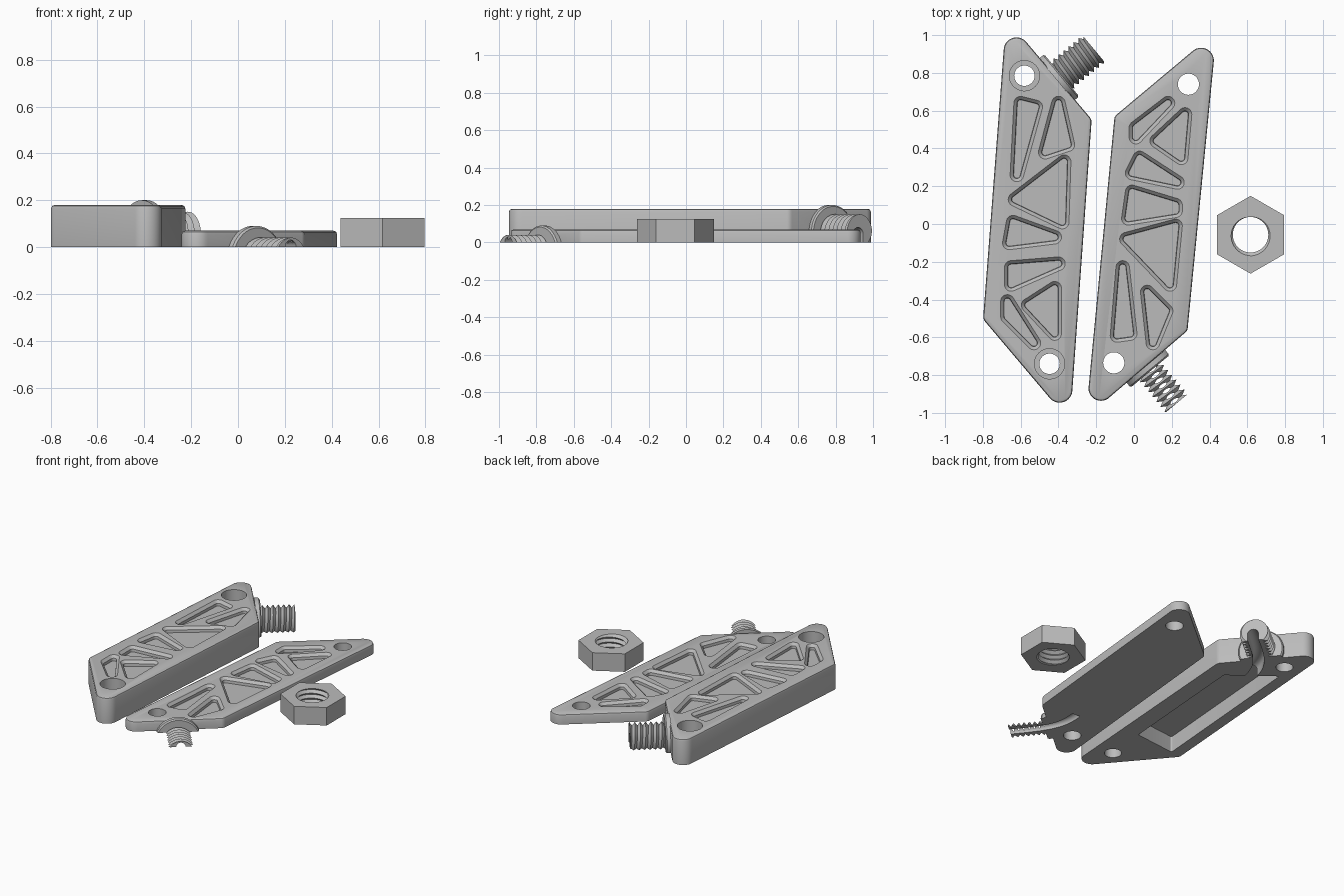
import bpy, bmesh, math
from mathutils import Vector
from mathutils.geometry import convex_hull_2d, interpolate_bezier

cube = bpy.data.objects.get("Cube")
if cube:
    bpy.data.objects.remove(cube, do_unlink=True)

grey = bpy.data.materials.new("light grey plastic")
grey.use_nodes = True
grey.diffuse_color = (0.5, 0.5, 0.5, 1)
grey.node_tree.nodes["Principled BSDF"].inputs["Base Color"].default_value = grey.diffuse_color

UP = Vector((0, 0, 1))
cutters, parts = [], []


def finish(bm, name, cutter=False):
    """Turn a bmesh into an object, either a visible part or a hidden cutter."""
    bmesh.ops.recalc_face_normals(bm, faces=bm.faces)
    mesh = bpy.data.meshes.new(name)
    bm.to_mesh(mesh)
    bm.free()
    mesh.materials.append(grey)
    obj = bpy.data.objects.new(name, mesh)
    bpy.context.collection.objects.link(obj)
    obj.hide_render = cutter
    (cutters if cutter else parts).append(obj)
    return obj


def skin(rings, name, cutter=False):
    """Closed solid through equally long rings of points."""
    bm = bmesh.new()
    loops = [[bm.verts.new(p) for p in ring] for ring in rings]
    n = len(loops[0])
    for low, high in zip(loops, loops[1:]):
        for i in range(n):
            j = (i + 1) % n
            bm.faces.new((low[i], low[j], high[j], high[i]))
    bm.faces.new(loops[0])
    bm.faces.new(loops[-1])
    return finish(bm, name, cutter)


def rounded_prism(corners, levels, name, cutter=False, steps=32):
    """Prism round corner circles (x, y, r); levels are (height, outward offset)."""
    samples = []
    for x, y, r in corners:
        for k in range(steps):
            a = math.tau * k / steps
            samples.append((Vector((x, y)), r, Vector((math.cos(a), math.sin(a)))))
    hull = convex_hull_2d([c + d * r for c, r, d in samples])
    rings = [[(*(samples[i][0] + samples[i][2] * (samples[i][1] + off)), z) for i in hull]
             for z, off in levels]
    return skin(rings, name, cutter)


def pocket(points, top):
    """Chamfered recess in a top face."""
    levels = [(top - 0.035, -0.019), (top - 0.017, -0.017), (top, 0), (top + 0.01, 0.01)]
    return rounded_prism([(x, y, 0.036) for x, y in points], levels, "pocket_cutter", True)


def hole(x, y, r, low, high):
    return rounded_prism([(x, y, r)], [(low, 0), (high, 0)], "hole_cutter", True, 48)


def cable_slot(a, b, c, d, half, crown):
    """Arched groove along a bezier path in the underside."""
    pts = interpolate_bezier(*[Vector((*p, 0)) for p in (a, b, c, d)], 20)
    section = [(half, -0.02), (-half, -0.02)]
    for k in range(13):
        t = math.pi * (1 - k / 12)
        section.append((half * math.cos(t), crown + half * math.sin(t)))
    rings = []
    for i, p in enumerate(pts):
        along = (pts[min(i + 1, 19)] - pts[max(i - 1, 0)]).normalized()
        side = along.cross(UP)
        rings.append([p + side * u + UP * v for u, v in section])
    return skin(rings, "slot_cutter", True)


def trim(bm, point, normal):
    """Cut away what lies beyond a plane and cap the opening."""
    geom = bm.verts[:] + bm.edges[:] + bm.faces[:]
    bmesh.ops.bisect_plane(bm, geom=geom, dist=1e-6, plane_co=point, plane_no=normal, clear_outer=True)
    near = [e for e in bm.edges if e.is_boundary
            and all(abs((v.co - point).dot(normal)) < 1e-4 for v in e.verts)]
    bmesh.ops.holes_fill(bm, edges=near, sides=0)


def thread(origin, axis, start, end, root, crest, name, pitch=0.034, floor=False, cutter=False):
    """Helical screw thread, trimmed flat at its ends."""
    bm = bmesh.new()
    side, up = (Vector((1, 0, 0)), Vector((0, 1, 0))) if abs(axis.z) > 0.9 else (axis.cross(UP), UP)
    n, rows = 40, 2 * int((end - start) / pitch + 5)
    grid = []
    for j in range(rows):
        r = crest if j % 2 else root
        row = []
        for i in range(n):
            a = math.tau * i / n
            t = start + pitch * (j / 2 - 2 + i / n)
            row.append(bm.verts.new(origin + axis * t + (side * math.cos(a) + up * math.sin(a)) * r))
        grid.append(row)
    for j in range(rows - 3):
        for i in range(n):
            k, shift = ((i + 1), 0) if i < n - 1 else (0, 2)
            bm.faces.new((grid[j][i], grid[j + shift][k], grid[j + shift + 1][k], grid[j + 1][i]))
    trim(bm, origin + axis * start, -axis)
    trim(bm, origin + axis * end, axis)
    if floor:
        trim(bm, Vector((0, 0, 0)), -UP)
    return finish(bm, name, cutter)


def collar(origin, axis, radius, name):
    """Bevelled flange, flat underneath."""
    side, bm = axis.cross(UP), bmesh.new()
    rows = [(-0.006, radius), (0.022, radius), (0.03, radius - 0.008)]
    loops = []
    for t, r in rows:
        loops.append([bm.verts.new(origin + axis * t + (side * math.cos(a) + UP * math.sin(a)) * r)
                      for a in [math.tau * i / 64 for i in range(64)]])
    for low, high in zip(loops, loops[1:]):
        for i in range(64):
            j = (i + 1) % 64
            bm.faces.new((low[i], low[j], high[j], high[i]))
    bm.faces.new(loops[0])
    bm.faces.new(loops[-1])
    trim(bm, Vector((0, 0, 0)), -UP)
    return finish(bm, name)


def cut(obj, tools):
    for tool in tools:
        mod = obj.modifiers.new("cut", 'BOOLEAN')
        mod.operation, mod.solver, mod.object = 'DIFFERENCE', 'EXACT', tool


def shell(name, height, corners, pockets, tools):
    """Half of the case with its truss pockets, holes and groove."""
    body = rounded_prism(corners, [(0, 0), (height - 0.016, 0), (height - 0.005, -0.004),
                                   (height, -0.015)], name)
    cut(body, [pocket(p, height) for p in pockets] + tools)


def spout(name, origin, direction, axis_z, slot):
    """Half of the split threaded cable outlet."""
    origin, axis = Vector((*origin, axis_z)), Vector((*direction, 0)).normalized()
    cut(collar(origin, axis, 0.145, name + "_collar"), [slot])
    cut(thread(origin, axis, 0.02, 0.25, 0.074, 0.096, name + "_thread", floor=True), [slot])


# Deep half of the case, with counterbored holes and a cavity underneath
deep_slot = cable_slot((-0.17, 0.95), (-0.44, 0.74), (-0.47, 0.68), (-0.5, 0.5), 0.035, 0.045)
cavity = rounded_prism([(-0.71, -0.48, 0.01), (-0.43, -0.45, 0.01), (-0.36, 0.46, 0.01), (-0.62, 0.66, 0.01)],
                       [(-0.02, 0), (0.11, 0)], "cavity_cutter", True)
deep_tools = [deep_slot, cavity]
for x, y in [(-0.58, 0.785), (-0.447, -0.74)]:
    deep_tools += [hole(x, y, 0.054, -0.1, 0.3), hole(x, y, 0.08, 0.1, 0.3)]
shell("deep_case_half", 0.18,
      [(-0.622, 0.92, 0.068), (-0.755, -0.49, 0.043), (-0.394, -0.878, 0.068), (-0.265, 0.54, 0.04)],
      [[(-0.6, 0.64), (-0.52, 0.62), (-0.62, 0.26)],
       [(-0.4, 0.64), (-0.47, 0.38), (-0.35, 0.42)],
       [(-0.37, 0.33), (-0.63, 0.13), (-0.38, 0.01)],
       [(-0.64, 0.01), (-0.42, -0.07), (-0.66, -0.1)],
       [(-0.65, -0.23), (-0.4, -0.21), (-0.65, -0.32)],
       [(-0.67, -0.41), (-0.53, -0.63), (-0.67, -0.49)],
       [(-0.42, -0.34), (-0.56, -0.43), (-0.42, -0.58)]], deep_tools)
spout("deep_outlet", (-0.406, 0.768), (0.77, 0.64), 0.055, deep_slot)

# Shallow half of the case
thin_slot = cable_slot((0.25, -0.98), (0.06, -0.75), (0.02, -0.68), (0.04, -0.52), 0.03, 0)
thin_tools = [thin_slot] + [hole(x, y, 0.056, -0.1, 0.2) for x, y in [(0.288, 0.74), (-0.107, -0.735)]]
shell("shallow_case_half", 0.07,
      [(0.355, 0.865, 0.068), (-0.065, 0.55, 0.04), (-0.175, -0.87, 0.066), (0.245, -0.545, 0.04)],
      [[(0.18, 0.64), (0.01, 0.51), (0.01, 0.46)],
       [(0.27, 0.58), (0.12, 0.44), (0.25, 0.35)],
       [(0.03, 0.35), (-0.01, 0.27), (0.23, 0.22)],
       [(-0.01, 0.17), (0.22, 0.1), (0.22, 0.07), (-0.03, 0.03)],
       [(-0.04, -0.08), (0.22, -0.01), (0.19, -0.32)],
       [(-0.06, -0.23), (-0.09, -0.59), (-0.02, -0.58)],
       [(0.07, -0.36), (0.17, -0.46), (0.1, -0.63)]], thin_tools)
spout("shallow_outlet", (0.066, -0.757), (0.64, -0.77), -0.055, thin_slot)

# Hexagonal nut with an internal thread
centre = Vector((0.617, -0.057, 0))
hexagon = [centre + Vector((math.sin(k * math.pi / 3), math.cos(k * math.pi / 3), 0)) * 0.206 for k in range(6)]
nut = skin([hexagon, [p + UP * 0.125 for p in hexagon]], "hex_nut")
cut(nut, [thread(centre, UP, -0.02, 0.145, 0.094, 0.112, "nut_thread_cutter", cutter=True)])

# Apply the cuts, drop the cutters and shade
graph = bpy.context.evaluated_depsgraph_get()
results = [bpy.data.meshes.new_from_object(p.evaluated_get(graph)) for p in parts]
for part, mesh in zip(parts, results):
    part.modifiers.clear()
    part.data = mesh
for tool in cutters:
    bpy.data.objects.remove(tool, do_unlink=True)
bpy.ops.object.select_all(action='DESELECT')
for part in parts:
    part.select_set(True)
bpy.context.view_layer.objects.active = parts[0]
bpy.ops.object.shade_smooth_by_angle(angle=math.radians(25))
